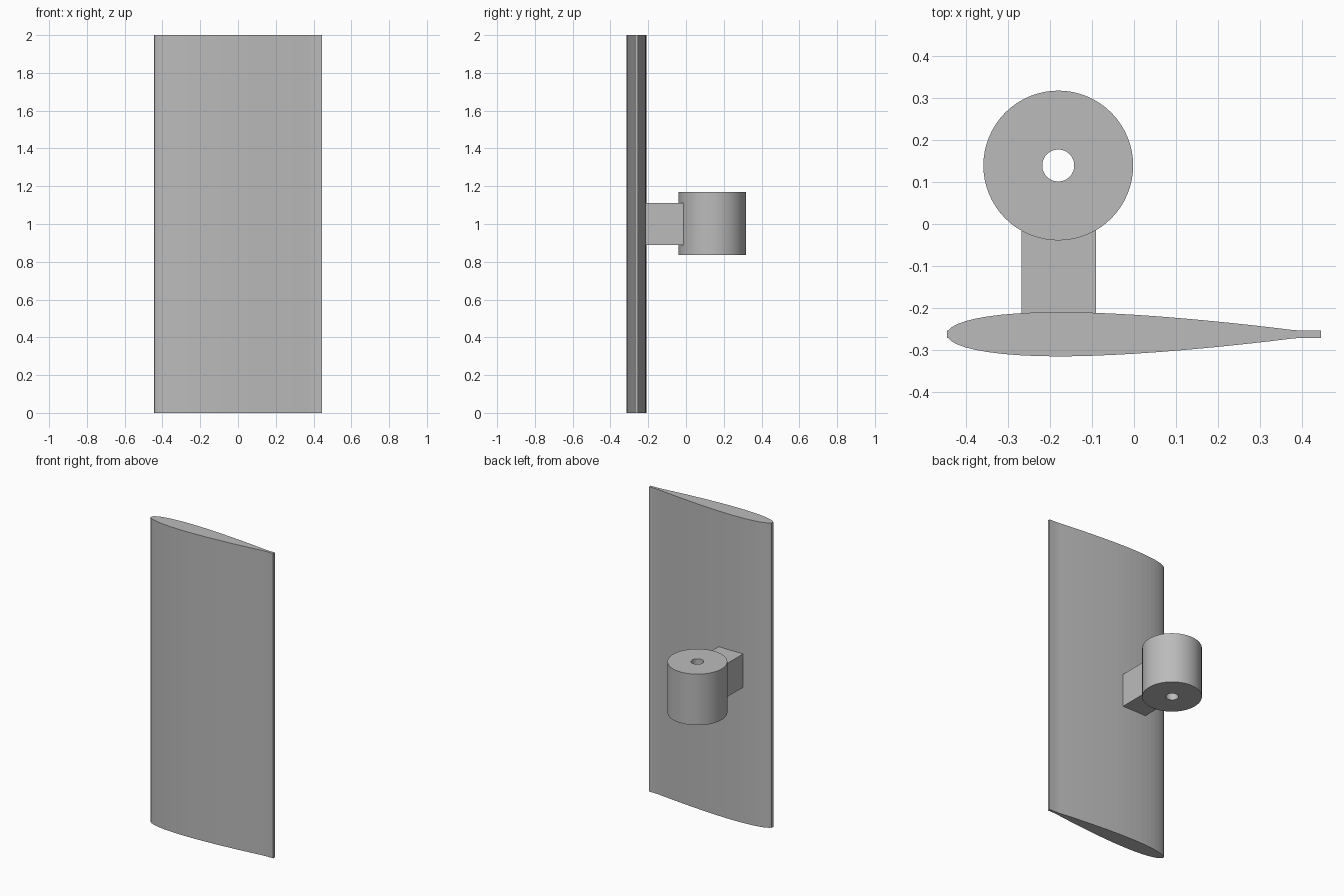
import bpy, bmesh, math

cube = bpy.data.objects.get("Cube")
if cube:
    bpy.data.objects.remove(cube, do_unlink=True)

grey = bpy.data.materials.new("plain_grey")
grey.use_nodes = True
COLOUR = (0.5, 0.5, 0.5, 1)
grey.diffuse_color = COLOUR
grey.node_tree.nodes["Principled BSDF"].inputs["Base Color"].default_value = COLOUR


def finish(name, bm, smooth_angle=None):
    """Turn a bmesh into a named grey object."""
    bmesh.ops.recalc_face_normals(bm, faces=bm.faces)
    mesh = bpy.data.meshes.new(name)
    bm.to_mesh(mesh)
    bm.free()
    mesh.materials.append(grey)
    obj = bpy.data.objects.new(name, mesh)
    bpy.context.collection.objects.link(obj)
    if smooth_angle:
        bpy.ops.object.select_all(action="DESELECT")
        obj.select_set(True)
        bpy.context.view_layer.objects.active = obj
        bpy.ops.object.shade_smooth_by_angle(angle=math.radians(smooth_angle))
    return obj


def extrude_outline(name, outline, z0, z1):
    """Prism from a closed xy outline."""
    bm = bmesh.new()
    face = bm.faces.new([bm.verts.new((x, y, z0)) for x, y in outline])
    top = bmesh.ops.extrude_face_region(bm, geom=[face])["geom"]
    moved = [v for v in top if isinstance(v, bmesh.types.BMVert)]
    bmesh.ops.translate(bm, verts=moved, vec=(0, 0, z1 - z0))
    return finish(name, bm)


# Wing panel: symmetric foil with a blunt nose and a thin trailing strip
CHORD, THICK, WING_Y, EDGE = 0.89, 0.118, -0.262, 0.0085


def half_thickness(t):
    poly = (0.2969 * math.sqrt(t) - 0.126 * t - 0.3516 * t ** 2
            + 0.2843 * t ** 3 - 0.1015 * t ** 4)
    return max(EDGE, 5 * THICK * CHORD * poly)


STEPS = 28
stations = [(1 - math.cos(math.pi * i / STEPS)) / 2 for i in range(STEPS + 1)]
upper = [((t - 0.5) * CHORD, half_thickness(t)) for t in stations]
outline = [(x, WING_Y + h) for x, h in upper]
outline += [(x, WING_Y - h) for x, h in reversed(upper)]
extrude_outline("wing_panel", outline, 0, 2)

# Bracket joining the wing to the hub
x0, x1, y0, y1 = -0.267, -0.09, -0.215, 0.0
extrude_outline("bracket", [(x0, y0), (x1, y0), (x1, y1), (x0, y1)], 0.89, 1.11)

# Hub: a thick tube with a through hole
HUB_X, HUB_Y, SEGMENTS = -0.18, 0.139, 64
profile = [(0.038, 0.835), (0.178, 0.835), (0.178, 1.17), (0.038, 1.17)]
bm = bmesh.new()
rings = []
for r, z in profile:
    angles = [math.tau * i / SEGMENTS for i in range(SEGMENTS)]
    rings.append([bm.verts.new((HUB_X + r * math.cos(a), HUB_Y + r * math.sin(a), z))
                  for a in angles])
for k, ring in enumerate(rings):
    nxt = rings[(k + 1) % len(rings)]
    for i in range(SEGMENTS):
        j = (i + 1) % SEGMENTS
        bm.faces.new((ring[i], ring[j], nxt[j], nxt[i]))
finish("hub", bm, 30)
